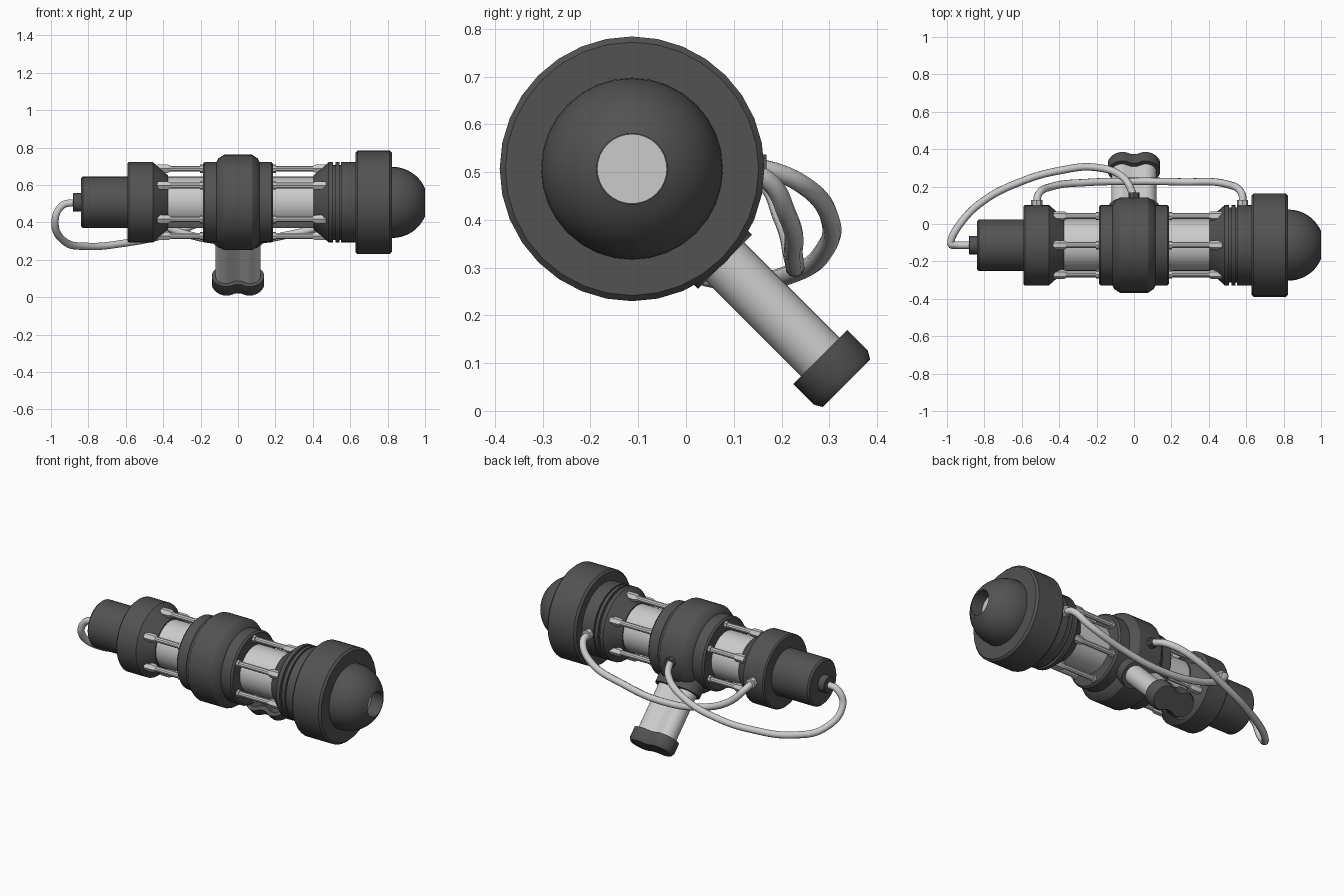
import bpy, bmesh, math
from math import sin, cos, pi, radians
from mathutils import Vector

if "Cube" in bpy.data.objects:
    bpy.data.objects.remove(bpy.data.objects["Cube"])

AXIS = Vector((0, -0.113, 0.507))      # centre line of the body, parallel to x
OUT = Vector((0, 1, -1)).normalized()  # direction the handle points
SIDE = Vector((0, 1, 1)).normalized()
dark = bpy.data.materials.new("dark_grey")
dark.diffuse_color = (0.085, 0.085, 0.085, 1)
dark.use_nodes = True
dark.node_tree.nodes["Principled BSDF"].inputs["Base Color"].default_value = dark.diffuse_color


def finish(name, bm, mat=None):
    bmesh.ops.recalc_face_normals(bm, faces=bm.faces)
    me = bpy.data.meshes.new(name)
    bm.to_mesh(me)
    bm.free()
    ob = bpy.data.objects.new(name, me)
    bpy.context.collection.objects.link(ob)
    if mat:
        me.materials.append(mat)
    bpy.ops.object.select_all(action='DESELECT')
    ob.select_set(True)
    bpy.context.view_layer.objects.active = ob
    bpy.ops.object.shade_smooth_by_angle(angle=radians(32))
    return ob


def loft(name, rings, mat=None):
    """Skin a list of point rings and close both ends."""
    bm = bmesh.new()
    loops = [[bm.verts.new(p) for p in ring] for ring in rings]
    n = len(loops[0])
    for a, b in zip(loops, loops[1:]):
        for i in range(n):
            bm.faces.new((a[i], a[(i + 1) % n], b[(i + 1) % n], b[i]))
    bm.faces.new(loops[0])
    bm.faces.new(loops[-1][::-1])
    return finish(name, bm, mat)


def lathe(name, profile, mat=None, n=32, centre=AXIS):
    """Revolve (x, radius) pairs around the x direction."""
    return loft(name, [[centre + Vector((x, r * cos(2 * pi * i / n), r * sin(2 * pi * i / n)))
                        for i in range(n)] for x, r in profile], mat)


def drum(x0, x1, r, b=0.01):
    return [(x0, r - b), (x0 + b, r), (x1 - b, r), (x1, r - b)]


# Rear body: motor housing, cable nub and tapered collar
lathe("rear_housing", drum(-0.84, -0.57, 0.138), dark)
lathe("rear_nub", drum(-0.883, -0.83, 0.05, 0.004), dark, 16)
lathe("rear_collar", [(-0.592, 0.207), (-0.584, 0.215), (-0.455, 0.215), (-0.447, 0.208),
                      (-0.375, 0.145), (-0.375, 0.1)], dark)

# Middle: light core tube and the stepped centre band
lathe("core_tube", [(-0.45, 0.138), (0.5, 0.138)])
lathe("centre_band", drum(-0.188, -0.105, 0.215)[:3] + [(-0.105, 0.235), (-0.075, 0.255),
      (0.075, 0.255), (0.105, 0.235)] + drum(0.105, 0.188, 0.215)[1:], dark)

# Front: taper, grooved neck and large head ring
lathe("front_neck", [(0.405, 0.1), (0.405, 0.145), (0.478, 0.208), (0.485, 0.215), (0.508, 0.215),
                     (0.508, 0.2), (0.522, 0.2), (0.522, 0.215), (0.542, 0.215), (0.542, 0.2),
                     (0.55, 0.2), (0.55, 0.215), (0.64, 0.215)], dark)
lathe("head_ring", drum(0.628, 0.823, 0.277, 0.012), dark)

# Domed nose with a recessed lens
nose = [(0.81, 0.19)]
end = math.asin(0.175 / 0.19)
nose += [(0.825 + 0.19 * sin(end * i / 10), 0.19 * cos(end * i / 10)) for i in range(11)]
lathe("nose_dome", nose + [(0.92, 0.074)], dark)
lathe("lens", [(0.915, 0.073), (0.925, 0.073)])

# Six tie rods on each half, with clamp blocks at the tapers
for s, label, far in ((-1, "rear", 0.45), (1, "front", 0.49)):
    for k in range(6):
        a = radians(30 + 60 * k)
        c = AXIS + Vector((0, 0.18 * cos(a), 0.18 * sin(a)))
        lathe(f"{label}_rod_{k}", [(s * 0.17, 0.016), (s * far, 0.016)], None, 10, c)
        lathe(f"{label}_rod_clamp_{k}", [(s * (far - 0.09), 0.018), (s * (far - 0.075), 0.025),
                                         (s * (far - 0.02), 0.025)], None, 6, c)
        lathe(f"{label}_rod_nut_{k}", [(s * 0.18, 0.022), (s * 0.203, 0.022)], None, 8, c)


# Handle: double-lobed section swept out along the diagonal
def peanut(c, r, w, d):
    right = [(c + r * cos(t), r * sin(t)) for t in (radians(a) for a in range(-100, 101, 10))]
    pts = right + [(0.015, w + 0.001), (-0.015, w + 0.001)]
    pts += [(-x, -y) for x, y in right] + [(-0.015, -w - 0.001), (0.015, -w - 0.001)]
    return [AXIS + Vector((x, 0, 0)) + SIDE * y + OUT * d for x, y in pts]


loft("handle_mount", [peanut(0.06, 0.08, 0.062, d) for d in (0.15, 0.275)], dark)
loft("handle_grip", [peanut(0.063, 0.057, 0.036, d) for d in (0.2, 0.58)])
loft("handle_cap", [peanut(0.06, r, w, d) for r, w, d in
                    ((0.08, 0.062, 0.557), (0.08, 0.062, 0.618), (0.07, 0.053, 0.635))], dark)


# Cables and their sockets
def cable(name, pts, r=0.02):
    cu = bpy.data.curves.new(name, 'CURVE')
    cu.dimensions = '3D'
    cu.bevel_depth, cu.bevel_resolution = r, 3
    cu.resolution_u, cu.use_fill_caps = 8, True
    sp = cu.splines.new('BEZIER')
    sp.bezier_points.add(len(pts) - 1)
    for bp, p in zip(sp.bezier_points, pts):
        bp.co = p
        bp.handle_left_type = bp.handle_right_type = 'AUTO'
    ob = bpy.data.objects.new(name, cu)
    bpy.context.collection.objects.link(ob)
    bpy.ops.object.select_all(action='DESELECT')
    ob.select_set(True)
    bpy.context.view_layer.objects.active = ob
    bpy.ops.object.convert(target='MESH')
    bpy.ops.object.shade_smooth_by_angle(angle=radians(40))


cable("side_cable", [(0.58, 0.1, 0.507), (0.575, 0.165, 0.487), (0.5, 0.212, 0.41), (0.25, 0.225, 0.33),
                     (0.0, 0.228, 0.3), (-0.25, 0.222, 0.33), (-0.44, 0.2, 0.41),
                     (-0.51, 0.16, 0.485), (-0.52, 0.1, 0.507)])
cable("rear_cable", [(-0.87, -0.113, 0.507), (-0.94, -0.113, 0.49), (-0.978, -0.105, 0.41),
                     (-0.93, 0.0, 0.3), (-0.81, 0.12, 0.272), (-0.6, 0.228, 0.29), (-0.4, 0.285, 0.33),
                     (-0.2, 0.302, 0.4), (-0.06, 0.25, 0.47), (-0.01, 0.17, 0.505), (0, 0.13, 0.507)])
for label, x, y, mat in (("front", 0.58, 0.11, None), ("rear", -0.52, 0.11, None), ("centre", 0, 0.15, dark)):
    loft(f"{label}_socket", [[Vector((x + 0.03 * cos(k * pi / 4), yy, 0.507 + 0.03 * sin(k * pi / 4)))
                              for k in range(8)] for yy in (y - 0.03, y + 0.018)], mat)
